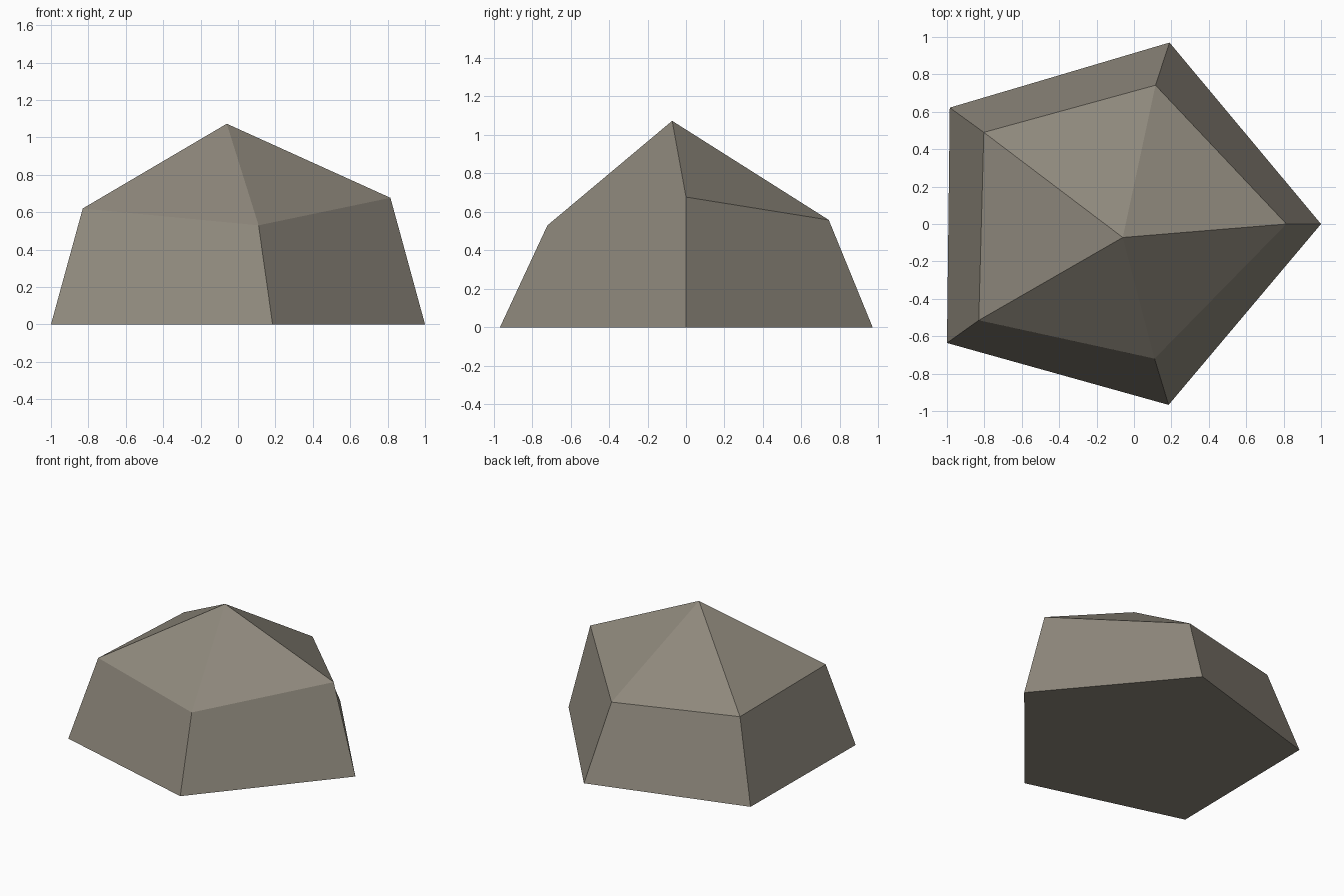
import bpy, bmesh

if "Cube" in bpy.data.objects:
    bpy.data.objects.remove(bpy.data.objects["Cube"])

# Five-sided low-poly rock: ground ring, shoulder ring, off-centre peak
ground = [(1.0, 0.0), (0.19, 0.97), (-0.985, 0.622), (-1.0, -0.636), (0.185, -0.967)]
shoulder = [(0.815, 0.0, 0.677), (0.115, 0.742, 0.558), (-0.803, 0.49, 0.595),
            (-0.83, -0.515, 0.62), (0.11, -0.72, 0.53)]
peak = (-0.06, -0.072, 1.073)

bm = bmesh.new()
low = [bm.verts.new((x, y, 0)) for x, y in ground]
high = [bm.verts.new(p) for p in shoulder]
tip = bm.verts.new(peak)

# Sloping sides and the faceted cap
n = len(low)
for i in range(n):
    j = (i + 1) % n
    bm.faces.new((low[i], low[j], high[j], high[i]))
    bm.faces.new((high[i], high[j], tip))

# Flat underside
bm.faces.new(low[::-1])
bmesh.ops.recalc_face_normals(bm, faces=bm.faces[:])

mesh = bpy.data.meshes.new("rock")
bm.to_mesh(mesh)
bm.free()

stone = bpy.data.materials.new("warm grey stone")
stone.diffuse_color = (0.27, 0.245, 0.20, 1)
stone.use_nodes = True
stone.node_tree.nodes["Principled BSDF"].inputs["Base Color"].default_value = stone.diffuse_color
mesh.materials.append(stone)

rock = bpy.data.objects.new("rock", mesh)
bpy.context.collection.objects.link(rock)
